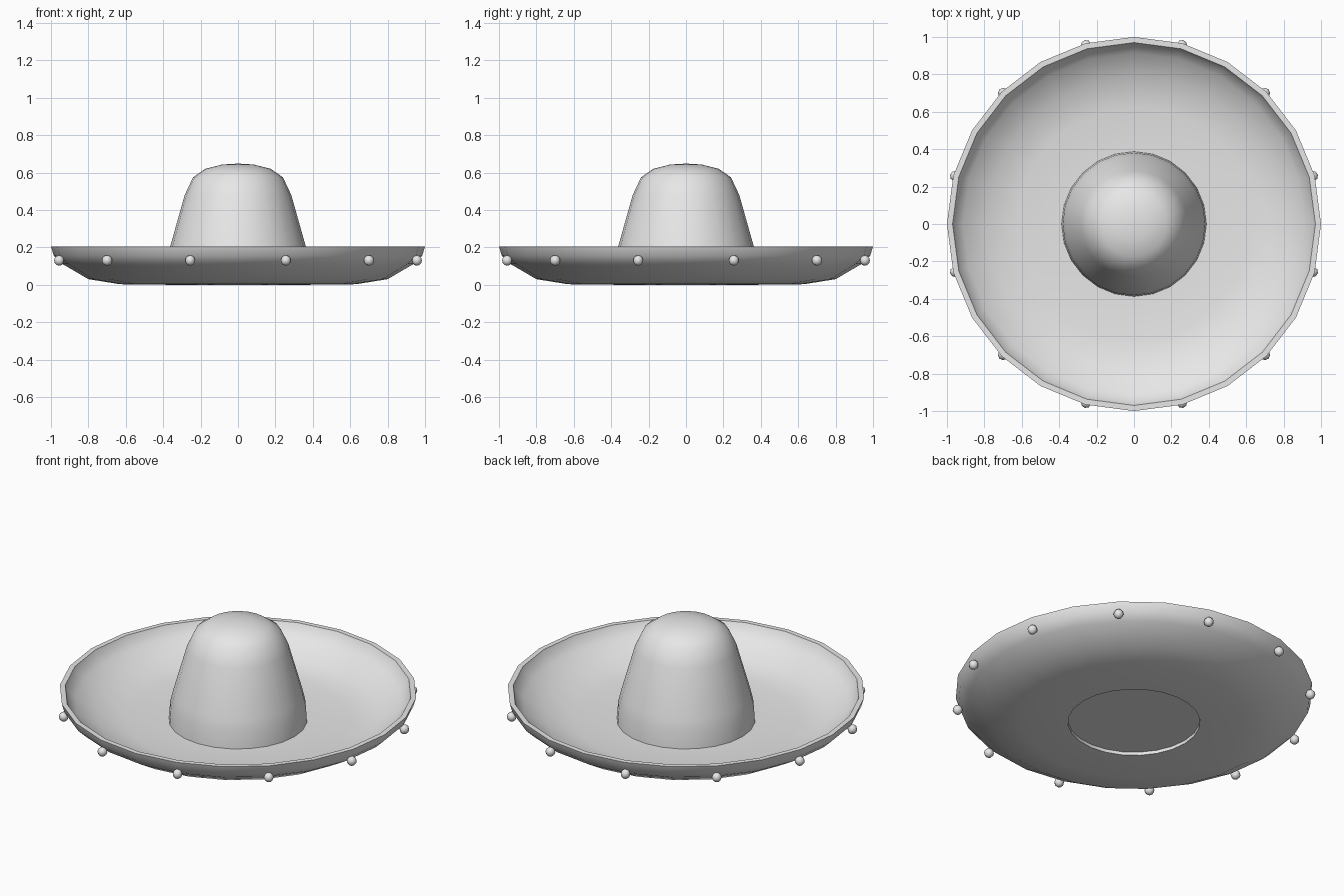
import bpy, bmesh, math
from mathutils import Matrix

if "Cube" in bpy.data.objects:
    bpy.data.objects.remove(bpy.data.objects["Cube"])

SIDES = 24
felt = bpy.data.materials.new("light grey felt")
felt.diffuse_color = (0.8, 0.8, 0.8, 1)
felt.use_nodes = True
felt.node_tree.nodes["Principled BSDF"].inputs["Base Color"].default_value = felt.diffuse_color


def finish(name, bm, angle=40):
    bmesh.ops.remove_doubles(bm, verts=bm.verts, dist=1e-5)
    bmesh.ops.recalc_face_normals(bm, faces=bm.faces)
    me = bpy.data.meshes.new(name)
    bm.to_mesh(me)
    bm.free()
    me.materials.append(felt)
    ob = bpy.data.objects.new(name, me)
    bpy.context.collection.objects.link(ob)
    bpy.ops.object.select_all(action='DESELECT')
    ob.select_set(True)
    bpy.context.view_layer.objects.active = ob
    bpy.ops.object.shade_smooth_by_angle(angle=math.radians(angle))
    return ob


def lathe(name, profile, closed):
    """Spin an (r, z) profile around the z axis."""
    bm = bmesh.new()
    vs = [bm.verts.new((r, 0, z)) for r, z in profile]
    pairs = list(zip(vs, vs[1:] + vs[:1])) if closed else list(zip(vs, vs[1:]))
    es = [bm.edges.new(p) for p in pairs]
    bmesh.ops.spin(bm, geom=vs + es, cent=(0, 0, 0), axis=(0, 0, 1),
                   angle=2 * math.pi, steps=SIDES)
    return finish(name, bm)


# Upturned brim: underside outwards, lip, then upper side back to the hole
lathe("brim", [(0.37, 0.0), (0.63, 0.003), (0.80, 0.03), (0.94, 0.112),
               (0.985, 0.155), (1.0, 0.205), (0.97, 0.205), (0.953, 0.17),
               (0.915, 0.135), (0.79, 0.06), (0.625, 0.033), (0.37, 0.03)], True)

# Rounded crown, closed by a flat disc slightly inside the brim hole
lathe("crown", [(0, 0.02), (0.388, 0.02), (0.381, 0.13), (0.364, 0.2),
                (0.285, 0.48), (0.24, 0.575), (0.175, 0.62),
                (0.085, 0.643), (0, 0.648)], False)

# Twelve little balls around the brim
bm = bmesh.new()
for i in range(12):
    a = math.radians(15 + 30 * i)
    pos = Matrix.Translation((0.99 * math.cos(a), 0.99 * math.sin(a), 0.13))
    bmesh.ops.create_uvsphere(bm, u_segments=8, v_segments=6, radius=0.028,
                              matrix=pos @ Matrix.Rotation(a, 4, 'Z'))
finish("brim_balls", bm, 60)
